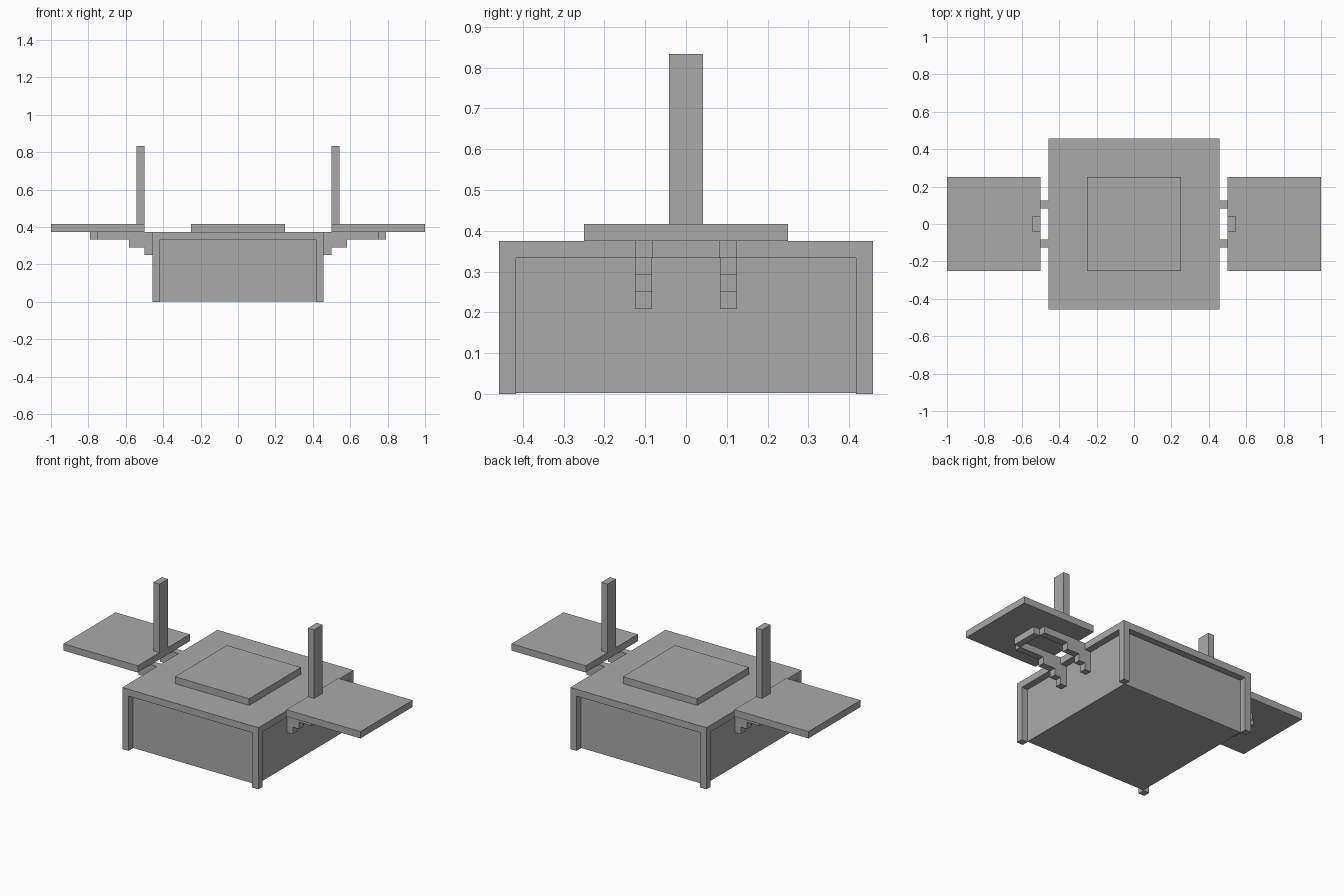
import bpy
import bmesh
from mathutils import Vector

cube = bpy.data.objects.get("Cube")
if cube:
    bpy.data.objects.remove(cube, do_unlink=True)

U = 1 / 24  # the whole model sits on this module

grey = bpy.data.materials.new("plain grey")
grey.use_nodes = True
colour = (0.4, 0.4, 0.4, 1)
grey.diffuse_color = colour
grey.node_tree.nodes["Principled BSDF"].inputs["Base Color"].default_value = colour


def finish(name, bm):
    mesh = bpy.data.meshes.new(name)
    bm.to_mesh(mesh)
    bm.free()
    mesh.materials.append(grey)
    obj = bpy.data.objects.new(name, mesh)
    bpy.context.collection.objects.link(obj)
    return obj


def box(name, x, y, z):
    """Box from (min, max) ranges in modules."""
    bm = bmesh.new()
    bmesh.ops.create_cube(bm, size=1)
    ranges = (x, y, z)
    for v in bm.verts:
        v.co = Vector([r[0] if c < 0 else r[1] for c, r in zip(v.co, ranges)]) * U
    return finish(name, bm)


def arm(name, side, y0):
    """Stepped bracket arm: side profile pushed out one module along y."""
    profile = [(10, 9), (10, 5), (11, 5), (11, 6), (12, 6), (12, 7),
               (14, 7), (14, 8), (18, 8), (18, 9)]
    bm = bmesh.new()
    face = bm.faces.new([bm.verts.new((side * x * U, y0 * U, z * U)) for x, z in profile])
    out = bmesh.ops.extrude_face_region(bm, geom=[face])["geom"]
    moved = [g for g in out if isinstance(g, bmesh.types.BMVert)]
    bmesh.ops.translate(bm, verts=moved, vec=(0, U, 0))
    bmesh.ops.recalc_face_normals(bm, faces=bm.faces)
    return finish(name, bm)


def span(side, a, b):
    return tuple(sorted((side * a, side * b)))


# Central chest: recessed body, lid and raised pad
box("body", (-10, 10), (-10, 10), (0.06, 8))
box("lid", (-11, 11), (-11, 11), (8, 9))
box("raised_pad", (-6, 6), (-6, 6), (9, 10))

# Corner legs
for sx, xname in ((1, "left"), (-1, "right")):
    for sy, yname in ((-1, "front"), (1, "back")):
        box(f"{yname}_{xname}_leg", span(sx, 10, 11), span(sy, 10, 11), (0, 8))

# Side trays with posts and stepped brackets
for s, name in ((1, "left"), (-1, "right")):
    box(f"{name}_tray", span(s, 12, 24), (-6, 6), (9, 10))
    box(f"{name}_post", span(s, 12, 13), (-1, 1), (10, 20))
    box(f"{name}_bracket_bar", span(s, 18, 19), (-2, 2), (8, 9))
    arm(f"{name}_front_arm", s, -3)
    arm(f"{name}_back_arm", s, 2)
